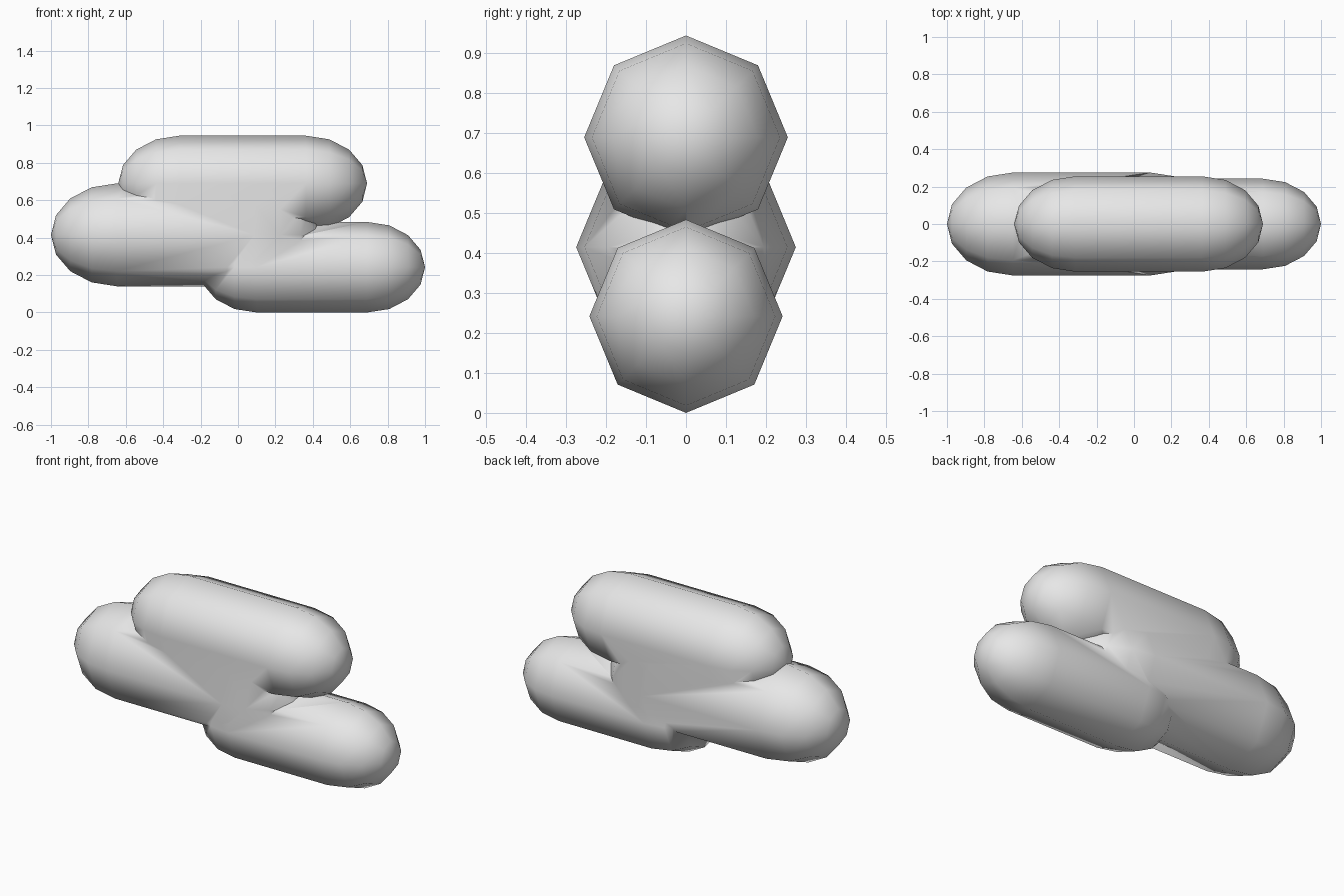
import bpy
import bmesh
from math import sin, cos, pi, radians

cube = bpy.data.objects.get("Cube")
if cube:
    bpy.data.objects.remove(cube, do_unlink=True)

SIDES, RINGS = 8, 4

grey = bpy.data.materials.new("plain grey")
grey.use_nodes = True
color = (0.8, 0.8, 0.8, 1)
grey.diffuse_color = color
grey.node_tree.nodes["Principled BSDF"].inputs["Base Color"].default_value = color


def capsule(name, left, right, z, radius):
    """Eight-sided capsule lying along x, with slightly stretched caps."""
    cap = radius * 1.28
    steps = [i * pi / 2 / RINGS for i in range(1, RINGS + 1)]
    profile = [(left + cap * (1 - cos(a - pi / 2 + pi / 2)), radius * sin(a)) for a in steps]
    profile += [(right - x + left, r) for x, r in reversed(profile)]
    bm = bmesh.new()
    rings = [[bm.verts.new((x, r * sin(k * 2 * pi / SIDES), z + r * cos(k * 2 * pi / SIDES)))
              for k in range(SIDES)] for x, r in profile]
    tips = [bm.verts.new((x, 0, z)) for x in (left, right)]
    for k in range(SIDES):
        n = (k + 1) % SIDES
        for a, b in zip(rings, rings[1:]):
            bm.faces.new((a[k], a[n], b[n], b[k]))
        bm.faces.new((tips[0], rings[0][n], rings[0][k]))
        bm.faces.new((tips[1], rings[-1][k], rings[-1][n]))
    bmesh.ops.recalc_face_normals(bm, faces=bm.faces)
    mesh = bpy.data.meshes.new(name)
    bm.to_mesh(mesh)
    bm.free()
    mesh.materials.append(grey)
    obj = bpy.data.objects.new(name, mesh)
    bpy.context.collection.objects.link(obj)
    return obj


# Three stacked capsules
body = capsule("stacked_capsules", -1.0, 0.44, 0.415, 0.275)
others = [capsule("upper_capsule", -0.64, 0.69, 0.69, 0.255),
          capsule("lower_capsule", -0.21, 1.0, 0.242, 0.242)]

# Fuse them into one skin
bpy.ops.object.select_all(action="DESELECT")
body.select_set(True)
bpy.context.view_layer.objects.active = body
for other in others:
    union = body.modifiers.new("fuse", "BOOLEAN")
    union.operation = "UNION"
    union.solver = "EXACT"
    union.object = other
    bpy.ops.object.modifier_apply(modifier=union.name)
    bpy.data.objects.remove(other, do_unlink=True)

bpy.ops.object.shade_smooth_by_angle(angle=radians(60))
